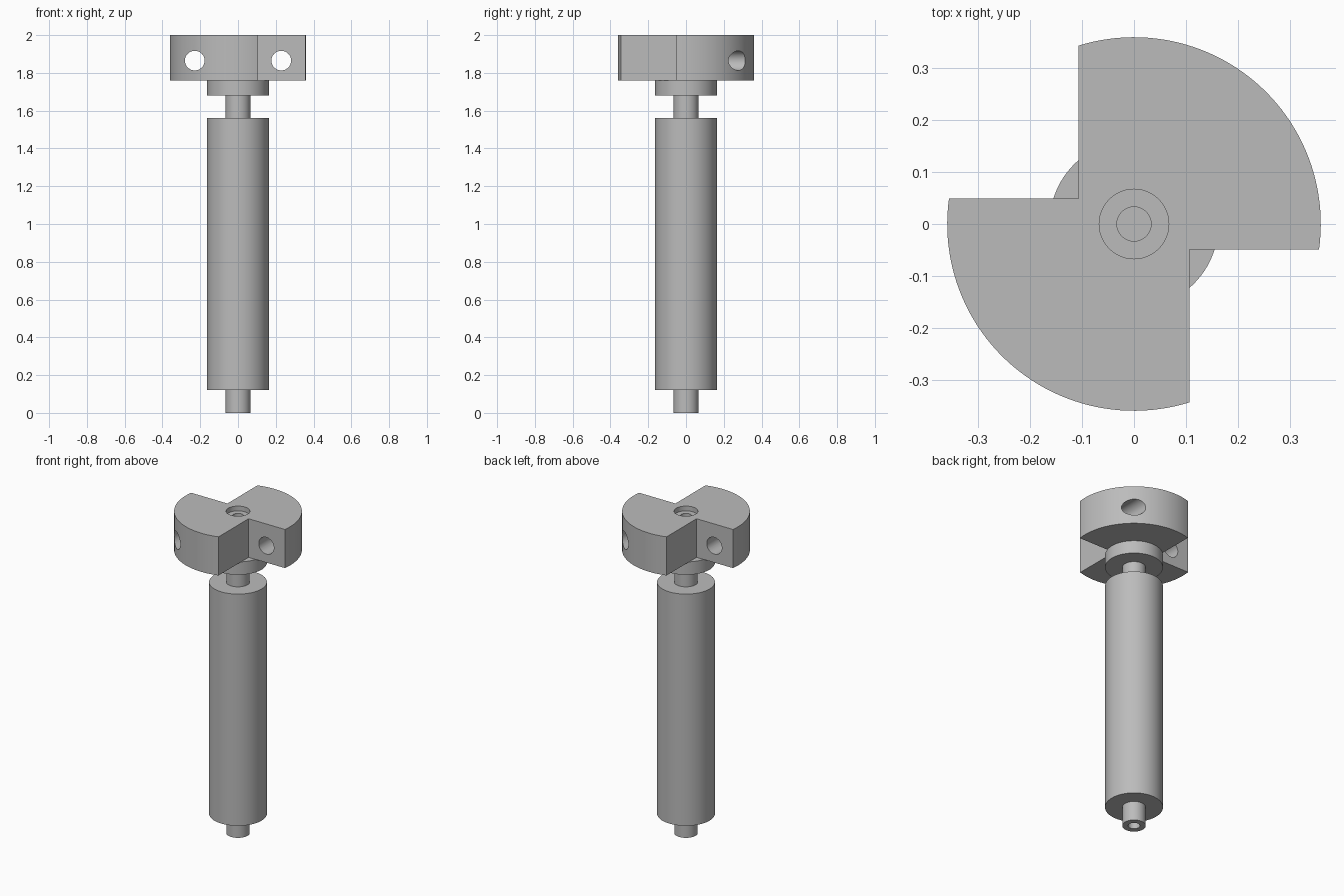
import bpy, bmesh, math

if "Cube" in bpy.data.objects:
    bpy.data.objects.remove(bpy.data.objects["Cube"])

SEG = 96
metal = bpy.data.materials.new("grey metal")
metal.diffuse_color = (0.5, 0.5, 0.5, 1)
metal.use_nodes = True
metal.node_tree.nodes["Principled BSDF"].inputs["Base Color"].default_value = metal.diffuse_color


def make(name, bm):
    bmesh.ops.remove_doubles(bm, verts=bm.verts, dist=1e-5)
    bmesh.ops.recalc_face_normals(bm, faces=bm.faces)
    me = bpy.data.meshes.new(name)
    bm.to_mesh(me)
    bm.free()
    ob = bpy.data.objects.new(name, me)
    bpy.context.collection.objects.link(ob)
    me.materials.append(metal)
    return ob


def lathe(name, profile):
    """Revolve (radius, z) points around the z axis."""
    bm = bmesh.new()
    vs = [bm.verts.new((r, 0, z)) for r, z in profile]
    es = [bm.edges.new(p) for p in zip(vs, vs[1:])]
    bmesh.ops.spin(bm, geom=vs + es, cent=(0, 0, 0), axis=(0, 0, 1),
                   angle=2 * math.pi, steps=SEG)
    return make(name, bm)


def smooth(ob):
    bpy.ops.object.select_all(action='DESELECT')
    ob.select_set(True)
    bpy.context.view_layer.objects.active = ob
    bpy.ops.object.shade_smooth_by_angle(angle=math.radians(30))


# Shaft: bored tip, long body, neck and flange under the head
R, N, B = 0.163, 0.066, 0.033
shaft = lathe("shaft", [(0, 0.12), (B, 0.12), (B, 0), (N, 0), (N, 0.12), (R, 0.12),
                        (R, 1.56), (N, 1.56), (N, 1.68), (R, 1.68), (R, 1.76), (0, 1.76)])

# Head: disc with two opposite corner notches
RH, NX, NY, Z0, Z1 = 0.36, 0.107, 0.049, 1.76, 2.0
a0 = -math.asin(NY / RH)
a1 = math.pi / 2 + math.asin(NX / RH)
half = [(RH * math.cos(a0 + (a1 - a0) * i / 48), RH * math.sin(a0 + (a1 - a0) * i / 48))
        for i in range(49)] + [(-NX, NY)]
outline = half + [(-x, -y) for x, y in half]
bm = bmesh.new()
base = bm.faces.new([bm.verts.new((x, y, Z0)) for x, y in outline])
top = bmesh.ops.extrude_face_region(bm, geom=[base], use_keep_orig=True)
bmesh.ops.translate(bm, vec=(0, 0, Z1 - Z0),
                    verts=[g for g in top["geom"] if isinstance(g, bmesh.types.BMVert)])
head = make("notched_head", bm)

# Cutters: stepped centre bore and one cross hole through each lobe
cutters = [lathe("centre_bore_cutter", [(0, 1.88), (B, 1.88), (B, 1.97), (0.067, 1.97),
                                        (0.067, 2.1), (0, 2.1)])]
for s in (-1, 1):
    bpy.ops.mesh.primitive_cylinder_add(vertices=48, radius=0.052, depth=0.5,
                                        location=(s * 0.229, s * 0.2, 1.865),
                                        rotation=(math.pi / 2, 0, 0))
    c = bpy.context.object
    c.name = "cross_hole_cutter"
    c.data.materials.append(metal)
    cutters.append(c)

for c in cutters:
    c.hide_render = True
    m = head.modifiers.new(c.name, 'BOOLEAN')
    m.object, m.operation, m.solver = c, 'DIFFERENCE', 'EXACT'
bpy.context.view_layer.objects.active = head
for m in list(head.modifiers):
    bpy.ops.object.modifier_apply(modifier=m.name)
for c in cutters:
    bpy.data.objects.remove(c, do_unlink=True)

smooth(shaft)
smooth(head)
